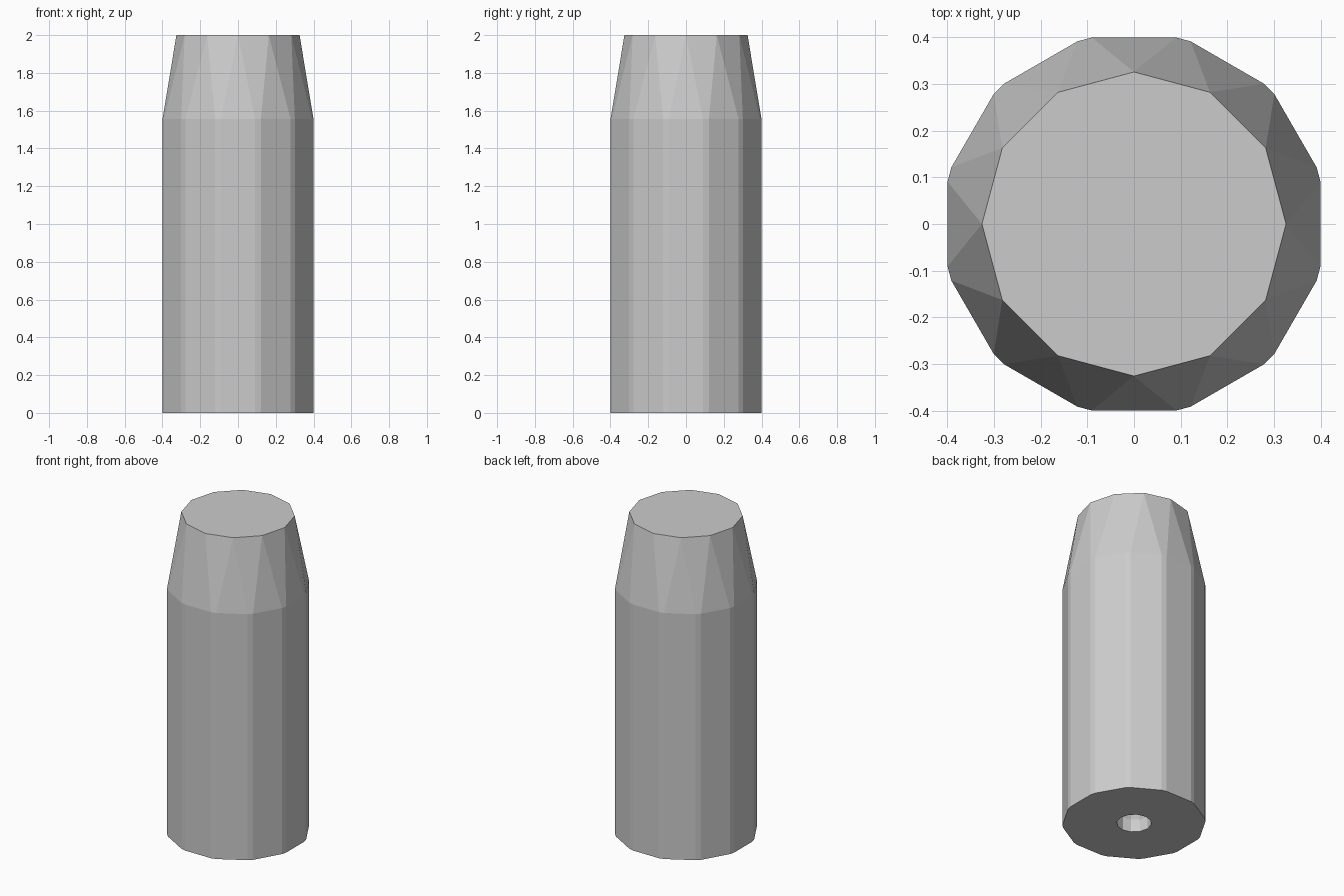
import bpy, bmesh
from math import sin, cos, radians

if "Cube" in bpy.data.objects:
    bpy.data.objects.remove(bpy.data.objects["Cube"])

N = 12
bm = bmesh.new()


def ring(radius, z, angles):
    return [bm.verts.new((radius * cos(radians(a)), radius * sin(radians(a)), z)) for a in angles]


def walls(a, b):
    n = len(a)
    for i in range(n):
        j = (i + 1) % n
        bm.faces.new((a[i], a[j], b[j], b[i]))


def join_wide_to_plain(wide, plain):
    # alternating quads and triangles between a 24-point and a 12-point ring
    for k in range(N):
        bm.faces.new((wide[2 * k], wide[2 * k + 1], plain[(k + 1) % N], plain[k]))
        bm.faces.new((wide[2 * k - 1], wide[2 * k], plain[k]))


plain_angles = [30 * k for k in range(N)]
bevel_angles = [30 * k + 15 + d for k in range(N) for d in (-2.2, 2.2)]

# twelve-sided shaft with clipped corners
base = ring(0.41, 0, bevel_angles)
shoulder = ring(0.41, 1.555, bevel_angles)
walls(base, shoulder)

# tapered tip with a flat end
tip = ring(0.326, 2, plain_angles)
join_wide_to_plain(shoulder, tip)
bm.faces.new(tip)

# underside with a blind socket
rim = ring(0.1, 0, plain_angles)
join_wide_to_plain(base, rim)
socket = ring(0.1, 0.08, plain_angles)
socket_end = ring(0.06, 0.15, plain_angles)
walls(rim, socket)
walls(socket, socket_end)
bm.faces.new(socket_end)

bmesh.ops.recalc_face_normals(bm, faces=bm.faces)
mesh = bpy.data.meshes.new("tapered_peg")
bm.to_mesh(mesh)
bm.free()
bpy.context.collection.objects.link(bpy.data.objects.new("tapered_peg", mesh))
